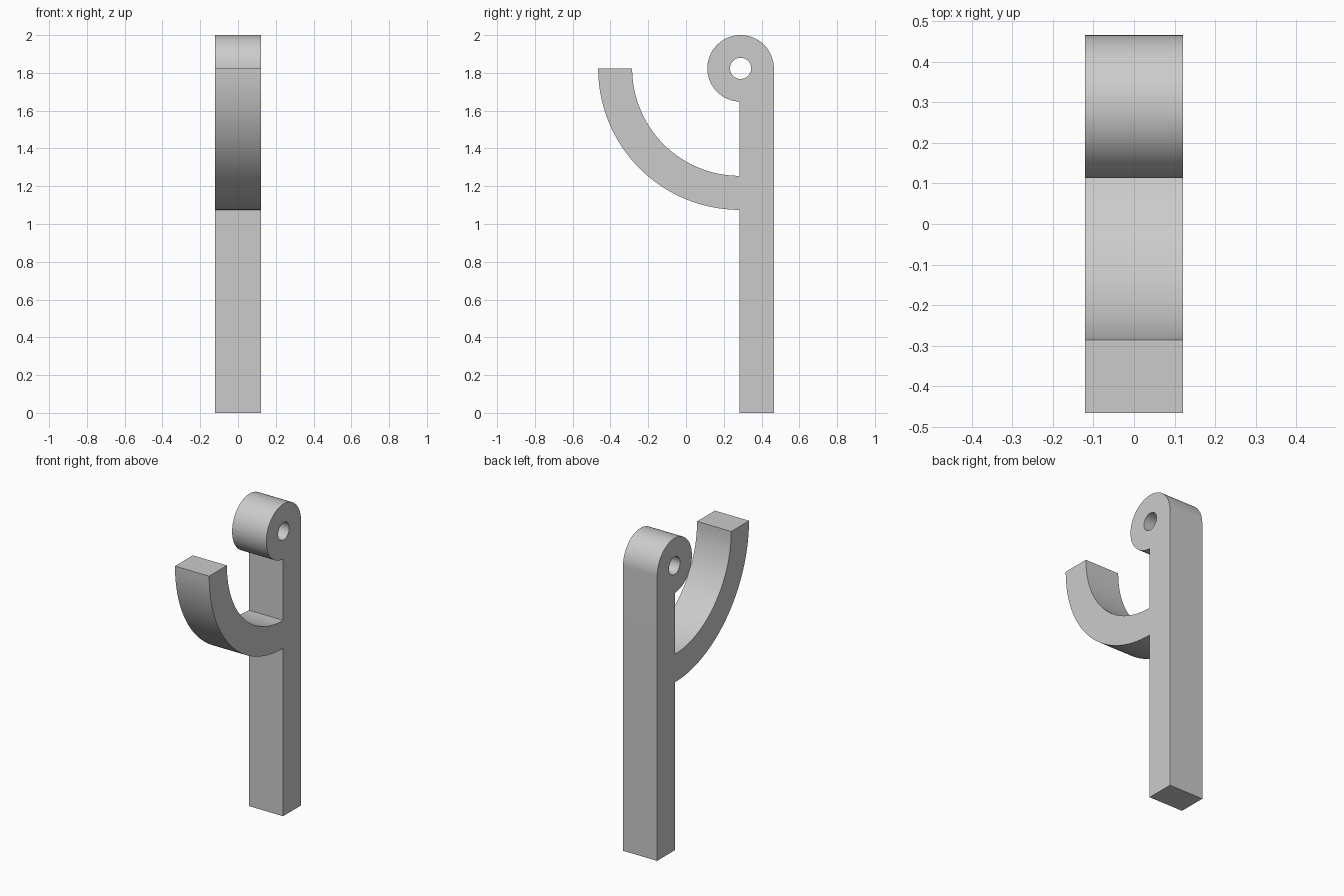
import bpy, bmesh, math
from mathutils import Matrix

cube = bpy.data.objects.get("Cube")
if cube:
    bpy.data.objects.remove(cube, do_unlink=True)

HALF_WIDTH = 0.121
POST_FRONT, POST_BACK = 0.284, 0.465
EYE_Z, EYE_R, HOLE_R = 1.824, 0.176, 0.056
EYE_Y = POST_BACK - EYE_R
HOOK_OUTER, HOOK_INNER = 0.749, 0.569


def arc(cy, cz, r, start, end, steps):
    """Points on an arc in the side plane, angles in degrees."""
    angles = [math.radians(start + (end - start) * i / steps) for i in range(steps + 1)]
    return [(cy + r * math.cos(a), cz + r * math.sin(a)) for a in angles]


def add_loop(bm, points):
    verts = [bm.verts.new((-HALF_WIDTH, y, z)) for y, z in points]
    for a, b in zip(verts, verts[1:] + verts[:1]):
        bm.edges.new((a, b))


# Side outline: post, rolled eye, then the curved hook
eye_end = 270 - math.degrees(math.asin((EYE_Y - POST_FRONT) / EYE_R))
outline = [(POST_FRONT, 0), (POST_BACK, 0)]
outline += arc(EYE_Y, EYE_Z, EYE_R, 0, eye_end, 72)
outline += arc(POST_FRONT, EYE_Z, HOOK_INNER, 270, 180, 48)
outline += arc(POST_FRONT, EYE_Z, HOOK_OUTER, 180, 270, 48)
hole = arc(EYE_Y, EYE_Z, HOLE_R, 0, 360, 48)[:-1]

# Fill the outline around the hole and extrude it across the width
bm = bmesh.new()
add_loop(bm, outline)
add_loop(bm, hole)
bmesh.ops.triangle_fill(bm, edges=bm.edges[:], use_beauty=True)
result = bmesh.ops.extrude_face_region(bm, geom=bm.faces[:], use_keep_orig=True)
moved = [g for g in result["geom"] if isinstance(g, bmesh.types.BMVert)]
bmesh.ops.translate(bm, verts=moved, vec=(2 * HALF_WIDTH, 0, 0))
bmesh.ops.recalc_face_normals(bm, faces=bm.faces[:])

mesh = bpy.data.meshes.new("hook_bracket")
bm.to_mesh(mesh)
bm.free()
bracket = bpy.data.objects.new("hook_bracket", mesh)
bpy.context.collection.objects.link(bracket)

# Plain grey material
grey = bpy.data.materials.new("light_grey")
grey.use_nodes = True
colour = (0.6, 0.6, 0.6, 1)
grey.diffuse_color = colour
grey.node_tree.nodes["Principled BSDF"].inputs["Base Color"].default_value = colour
mesh.materials.append(grey)

# Smooth curves, sharp corners
bpy.ops.object.select_all(action="DESELECT")
bracket.select_set(True)
bpy.context.view_layer.objects.active = bracket
bpy.ops.object.shade_smooth_by_angle(angle=math.radians(30))
